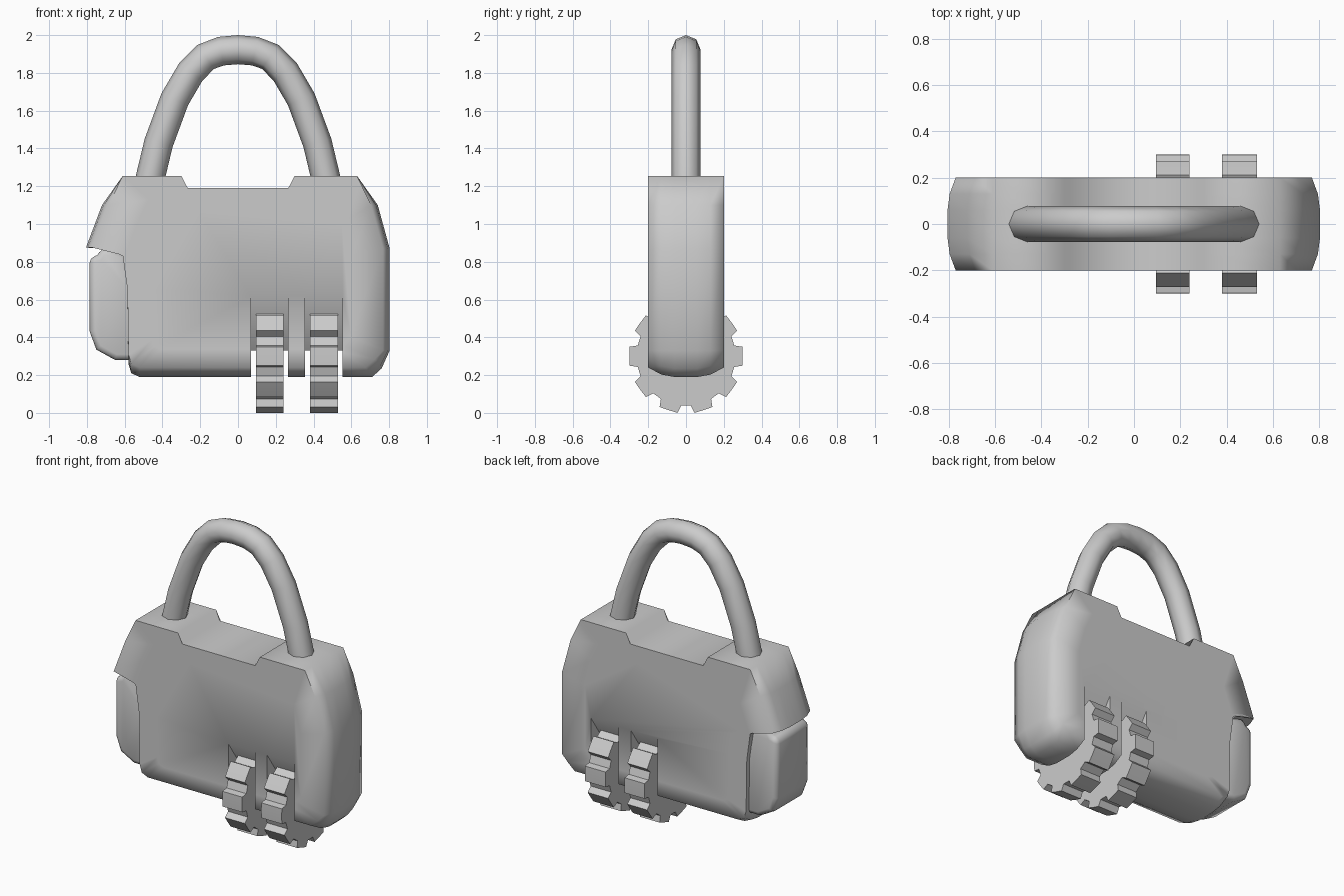
import bpy, bmesh, math
from mathutils import Vector

if "Cube" in bpy.data.objects:
    bpy.data.objects.remove(bpy.data.objects["Cube"])


def loft(name, rings):
    """Skin a list of equal-length closed rings and cap both ends."""
    bm = bmesh.new()
    vs = [[bm.verts.new(p) for p in r] for r in rings]
    n = len(rings[0])
    for a, b in zip(vs, vs[1:]):
        for i in range(n):
            j = (i + 1) % n
            bm.faces.new((a[i], a[j], b[j], b[i]))
    bm.faces.new(vs[0])
    bm.faces.new(vs[-1])
    bmesh.ops.recalc_face_normals(bm, faces=bm.faces[:])
    me = bpy.data.meshes.new(name)
    bm.to_mesh(me)
    bm.free()
    ob = bpy.data.objects.new(name, me)
    bpy.context.collection.objects.link(ob)
    return ob


def activate(ob):
    bpy.ops.object.select_all(action='DESELECT')
    ob.select_set(True)
    bpy.context.view_layer.objects.active = ob


def smooth(ob, deg):
    activate(ob)
    bpy.ops.object.shade_smooth_by_angle(angle=math.radians(deg))


# Lock body: side profile lofted through the thickness, rounded at ends and bottom
profile = [(-.52, .19), (.71, .19), (.76, .235), (.803, .33), (.803, .87), (.74, 1.10),
           (.63, 1.255), (.30, 1.255), (.275, 1.19), (-.275, 1.19), (-.30, 1.255),
           (-.61, 1.255), (-.72, 1.10), (-.805, .875), (-.72, .87), (-.61, .83),
           (-.585, .65), (-.58, .26), (-.565, .21)]


def body_ring(y, inset, scale=1.0):
    ring = []
    for x, z in profile:
        if abs(x) > .65:
            x -= math.copysign(inset * .7, x)
        if z < .3:
            z += inset
        ring.append((x * scale, y, .68 + (z - .68) * scale))
    return ring


steps = [(.2, .05, .78), (.2, .05, 1), (.13, .013, 1), (.06, 0, 1)]
rings = [body_ring(-y, i, s) for y, i, s in steps]
rings += [body_ring(y, i, s) for y, i, s in reversed(steps)]
body = loft("lock_body", rings)

# Slots for the two dials
dial_spans = [(.095, .24), (.38, .53)]
slot = [(-.4, .05), (.4, .05), (.4, .62), (.2, .62), (0, .33), (-.2, .62), (-.4, .62)]
for x0, x1 in dial_spans:
    cutter = loft("slot_cutter", [[(x, y, z) for y, z in slot] for x in (x0 - .026, x1 + .024)])
    cutter.hide_render = True
    mod = body.modifiers.new("slot", 'BOOLEAN')
    mod.operation = 'DIFFERENCE'
    mod.solver = 'EXACT'
    mod.object = cutter
    activate(body)
    bpy.ops.object.modifier_apply(modifier=mod.name)
    bpy.data.objects.remove(cutter)
smooth(body, 80)

# Notched number dials
dial_profile = []
for k in range(10):
    base = math.radians(-90 + 36 * k)
    for deg, r in ((-5.5, .262), (5.5, .262), (8.5, .303), (18, .3), (27.5, .303)):
        a = base + math.radians(deg)
        dial_profile.append((r * math.cos(a), .30 + r * math.sin(a)))
for i, (x0, x1) in enumerate(dial_spans):
    dial = loft(f"dial_{i + 1}", [[(x, y, z) for y, z in dial_profile] for x in (x0, x1)])
    smooth(dial, 60)

# Side release button under the overhang
button_profile = [(-.54, .28), (-.65, .28), (-.75, .335), (-.785, .43), (-.787, .82),
                  (-.745, .835), (-.72, .875), (-.60, .84), (-.54, .65)]
button = loft("side_button", [[(x, y, z) for x, z in button_profile] for y in (-.17, .17)])
bev = button.modifiers.new("soft_edges", 'BEVEL')
bev.width = .03
bev.segments = 2
bev.limit_method = 'ANGLE'
bev.angle_limit = math.radians(60)
activate(button)
bpy.ops.object.modifier_apply(modifier=bev.name)
smooth(button, 50)

# Shackle: eight-sided tube along a mirrored arch
half = [(.472, 1.20), (.462, 1.255), (.42, 1.43), (.335, 1.66), (.25, 1.805),
        (.17, 1.885), (.09, 1.915)]
path = [Vector((x, 0, z)) for x, z in half] + [Vector((0, 0, 1.923))]
path += [Vector((-x, 0, z)) for x, z in reversed(half)]
tube = []
for i, p in enumerate(path):
    t = (path[min(i + 1, len(path) - 1)] - path[max(i - 1, 0)]).normalized()
    side = Vector((t.z, 0, -t.x))
    tube.append([p + .077 * (math.cos(k * math.pi / 4) * side
                             + math.sin(k * math.pi / 4) * Vector((0, 1, 0))) for k in range(8)])
smooth(loft("shackle", tube), 60)
